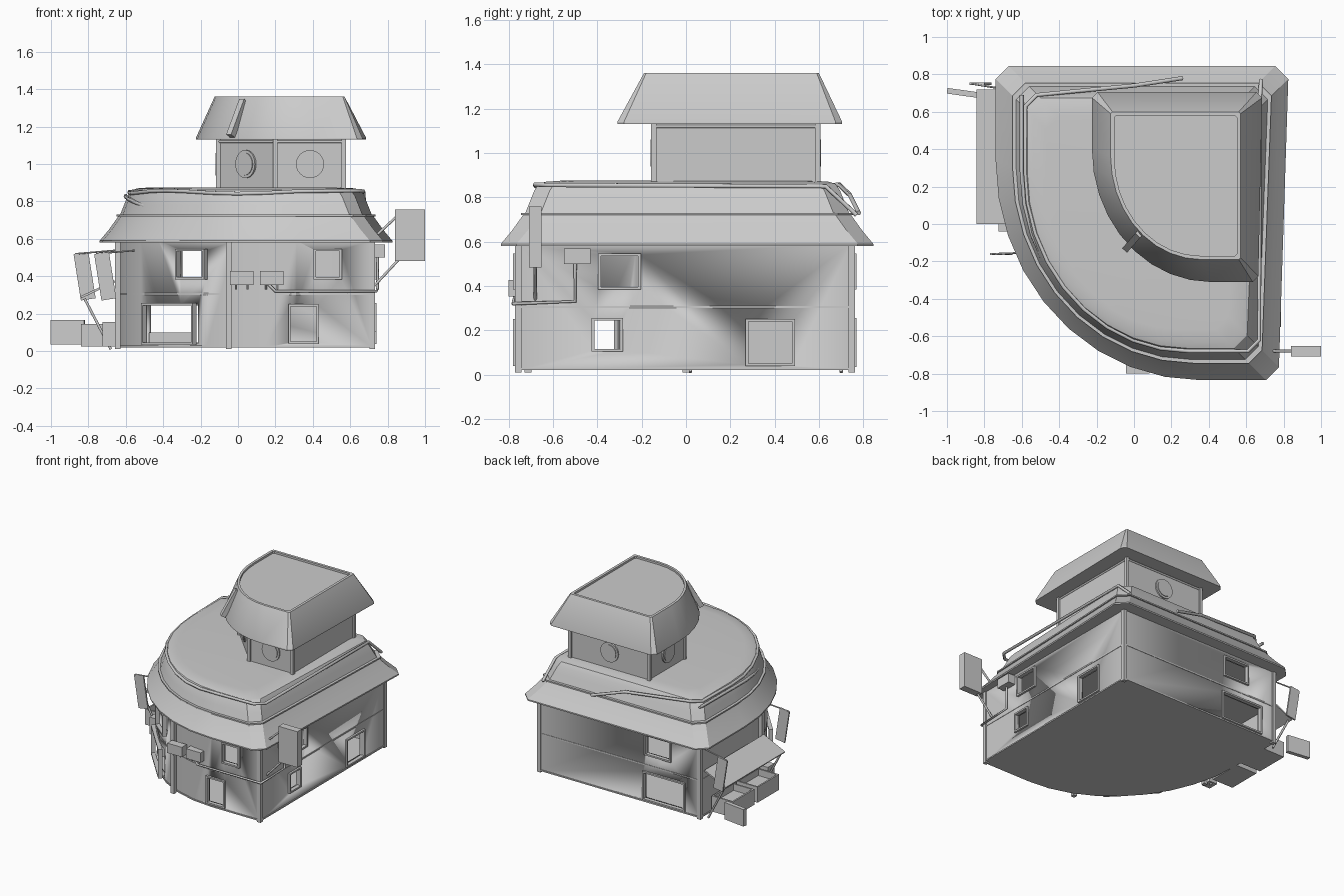
import bpy, bmesh, math
from mathutils import Matrix, Vector

default_cube = bpy.data.objects.get("Cube")
if default_cube:
    bpy.data.objects.remove(default_cube)

shade = (.6, .6, .6, 1)
grey = bpy.data.materials.new("plain_grey")
grey.use_nodes = True
grey.diffuse_color = shade
grey.node_tree.nodes["Principled BSDF"].inputs["Base Color"].default_value = shade


def turn(degrees, axis="Z"):
    return Matrix.Rotation(math.radians(degrees), 4, axis)


def finish(name, bm):
    bmesh.ops.recalc_face_normals(bm, faces=bm.faces)
    mesh = bpy.data.meshes.new(name)
    bm.to_mesh(mesh)
    bm.free()
    mesh.materials.append(grey)
    mesh.shade_smooth()
    mesh.set_sharp_from_angle(angle=math.radians(28))
    obj = bpy.data.objects.new(name, mesh)
    bpy.context.collection.objects.link(obj)
    return obj


def outline(bounds, inset=0, cut=.01, taper=0, steps=9):
    """Rectangle with one sweeping front corner and three small cut corners."""
    left, right, front, back = bounds
    left, right, front, back = left + inset, right - inset, front + inset, back - inset
    sweep_x, sweep_y = (right - left) * .7, (back - front) * .7
    points = [(right, back - cut), (right - cut, back), (left + cut, back), (left, back - cut)]
    for step in range(steps + 1):
        angle = step / steps * math.pi / 2
        points.append((left + sweep_x * (1 - math.cos(angle)),
                       front + sweep_y * (1 - math.sin(angle))))
    return points + [(right - taper - cut, front), (right - taper, front + cut)]


def loft(name, rings):
    """Skin a stack of (outline, height) rings and cap both ends."""
    bm = bmesh.new()
    loops = [[bm.verts.new((x, y, z)) for x, y in points] for points, z in rings]
    for lower, upper in zip(loops, loops[1:]):
        for i in range(len(lower)):
            bm.faces.new((lower[i - 1], lower[i], upper[i], upper[i - 1]))
    bm.faces.new(loops[0])
    bm.faces.new(loops[-1])
    return finish(name, bm)


def add_box(bm, centre, size, rotation=Matrix()):
    matrix = Matrix.Translation(centre) @ rotation @ Matrix.Diagonal((*size, 1))
    bmesh.ops.create_cube(bm, size=1, matrix=matrix)


def box(name, centre, size, rotation=Matrix()):
    bm = bmesh.new()
    add_box(bm, centre, size, rotation)
    finish(name, bm)


def pipe(name, points, radius=.008):
    curve = bpy.data.curves.new(name, "CURVE")
    curve.dimensions = "3D"
    curve.bevel_depth = radius
    curve.bevel_resolution = 1
    curve.use_fill_caps = True
    line = curve.splines.new("POLY")
    line.points.add(len(points) - 1)
    for point, position in zip(line.points, points):
        point.co = (*position, 1)
    curve.materials.append(grey)
    bpy.context.collection.objects.link(bpy.data.objects.new(name, curve))


# Hollow walls with a floor, a storey line and a plinth
wall_left, wall_right, wall_front, wall_back = wall = (-.65, .725, -.765, .755)
outer, inner = outline(wall), outline(wall, inset=.03)
walls = loft("main_walls", [(outer, .02), (outer, .59), (inner, .59), (inner, .03)])
loft("storey_floor", [(outline(wall, inset=-.003), z) for z in (.3, .31)])
loft("plinth", [(outline(wall, inset=-.006), z) for z in (.02, .03)])

# Corner posts
for x, y in ((wall_right, wall_back), (wall_left, wall_back), (-.05, -.72),
             (wall_right, wall_front), (wall_left, 0)):
    box("wall_post", (x * .99, y * .99, .3), (.03, .03, .58))

# Openings: a cutter and a trim frame for each
low, high = .145, .465
cutter_bm = bmesh.new()


def opening(name, x, y, z, width, height, facing, trim=.012):
    place = Matrix.Translation((x, y, z)) @ turn(facing)
    add_box(cutter_bm, (x, y, z), (width, .25, height), turn(facing))
    bm = bmesh.new()
    for side in (-.5, .5):
        add_box(bm, (side * width, 0, 0), (trim, .03, height + trim))
        add_box(bm, (0, 0, side * height), (width, .03, trim))
    bm.transform(place)
    finish(name, bm)


opening("front_window_frame", .48, wall_front, high, .14, .15, 0)
opening("front_door_frame", .35, wall_front, low, .15, .2, 0)
opening("curved_window_frame", -.25, -.58, high, .19, .15, -40)
opening("shop_opening_frame", -.37, -.46, low, .4, .21, -48)
opening("right_window_frame", wall_right, -.3, high, .18, .15, 90)
opening("right_low_window_frame", wall_right, -.355, .18, .13, .14, 90)
opening("right_door_frame", wall_right, .38, low, .21, .2, 90)
opening("back_window_frame", -.295, wall_back, high, .21, .15, 180)
opening("back_opening_frame", -.345, wall_back, low, .35, .21, 180)
cutter = finish("opening_cutter", cutter_bm)
cutter.hide_render = cutter.hide_viewport = True
cut = walls.modifiers.new("openings", "BOOLEAN")
cut.operation = "DIFFERENCE"
cut.solver = "EXACT"
cut.object = cutter
box("shop_counter", (-.35, -.25, .06), (.25, .1, .08))

# Skirted roof: lower slope, trim step, rounded upper slope, flat top
eave = (-.74, .825, -.835, .845)
profile = ((.03, .58), (0, .58), (0, .59), (.05, .65), (.1, .72), (.09, .72), (.09, .73),
           (.11, .73), (.13, .78), (.15, .83), (.17, .86), (.2, .87), (.27, .875))
loft("main_roof", [(outline(eave, inset, cut=.07, taper=.05), z) for inset, z in profile])

# Tower walls with corner posts and a top band
tower_right, tower_left, tower_back, tower_front = .565, -.105, .595, -.145
tower = [(tower_right, tower_back), (tower_left, tower_back), (tower_left, .17),
         (.2, tower_front), (tower_right, tower_front)]
loft("tower_walls", [(tower, .86), (tower, 1.15)])
for x, y in tower:
    box("tower_post", (x, y, 1), (.024, .024, .28))
for (x, y), (next_x, next_y) in zip(tower, tower[1:] + tower[:1]):
    pipe("tower_band", [(x, y, 1.12), (next_x, next_y, 1.12)])


def round_window(name, x, y, facing):
    bm = bmesh.new()
    for radius, depth in ((.075, .02), (.06, .03)):
        bmesh.ops.create_cone(bm, cap_ends=True, segments=24, radius1=radius, radius2=radius, depth=depth)
    bm.transform(Matrix.Translation((x, y, 1)) @ turn(facing) @ turn(90, "X"))
    finish(name, bm)


round_window("front_round_window", .385, tower_front, 0)
round_window("angled_round_window", .045, .015, -46)
round_window("left_round_window", tower_left, .37, -90)
round_window("back_round_window", .23, tower_back, 180)

# Tower roof with a thin raised rim, and a rib on its sloping corner
tower_eave, tower_top = (-.225, .685, -.31, .705), (-.125, .57, -.19, .6)
skirt = outline(tower_eave, cut=.03, taper=.02)
brim, recess = outline(tower_top), outline(tower_top, inset=.02)
loft("tower_roof", [(skirt, 1.13), (skirt, 1.14), (brim, 1.36), (recess, 1.36), (recess, 1.345)])
rib_top, rib_foot = Vector((.03, -.05, 1.34)), Vector((-.04, -.13, 1.15))
rib_line = rib_top - rib_foot
box("roof_rib", (rib_top + rib_foot) / 2, (.035, .035, rib_line.length),
    rib_line.to_track_quat("Z", "Y").to_matrix().to_4x4())

# Cables lying around the roof, with loose ends over the edge
path = outline((-.58, .67, -.68, .69), cut=.06)
ring = [(x, y, .85 + .008 * math.sin(i)) for i, (x, y) in enumerate(path)]
pipe("roof_cable", [(.26, .78, .73), (0, .74, .81)] + ring[2:] + ring[:1] + [(.68, .77, .72)], .011)
drop = outline((-.6, .7, -.7, .7))[3:9]
pipe("hanging_cable", [(x, y, .83 - .004 * i * i) for i, (x, y) in enumerate(drop)], .011)

# Wall units and their pipework
for x in (.02, .18):
    box("front_unit", (x, -.77, .39), (.125, .06, .075))
    for side in (-.03, .03):
        pipe("unit_drain", [(x + side, -.77, .36), (x + side, -.77, .33)], .005)
box("right_unit", (.755, -.49, .535), (.06, .12, .07))
pipe("service_pipe", [(.16, -.77, .36), (.2, -.78, .32), (.74, -.78, .32), (.745, -.5, .33), (.745, -.5, .5)])

# Hanging sign on two struts
box("sign_board", (.92, -.68, .62), (.16, .055, .275))
for foot, tip in ((.34, .49), (.6, .73)):
    pipe("sign_strut", [(.72, -.68, foot), (.86, -.68, tip)])

# Side stall: awning on props, trays, flap and step
box("awning", (-.75, .36, .33), (.2, .72, .012), turn(-25, "Y"))
for y in (.02, .7):
    pipe("awning_prop", [(-.68, y, .01), (-.82, y, .28)])
for y in (.2, .5):
    bm = bmesh.new()
    add_box(bm, (-.75, y, .06), (.18, .26, .07))
    for side in (-1, 1):
        add_box(bm, (-.75 + side * .084, y, .12), (.012, .26, .05))
        add_box(bm, (-.75, y + side * .124, .12), (.17, .012, .05))
    finish("stall_tray", bm)
box("stall_flap", (-.91, .7, .1), (.18, .03, .13), turn(-8))
box("stall_step", (-.69, 0, .09), (.07, .08, .13))

# Leaning banners on rails
for x, y in ((-.82, .75), (-.71, -.16)):
    box("banner", (x, y, .4), (.08, .012, .25), turn(-9, "Y"))
    pipe("banner_rail", [(x - .05, y, .52), (x + .18, y * .95, .54)], .005)
